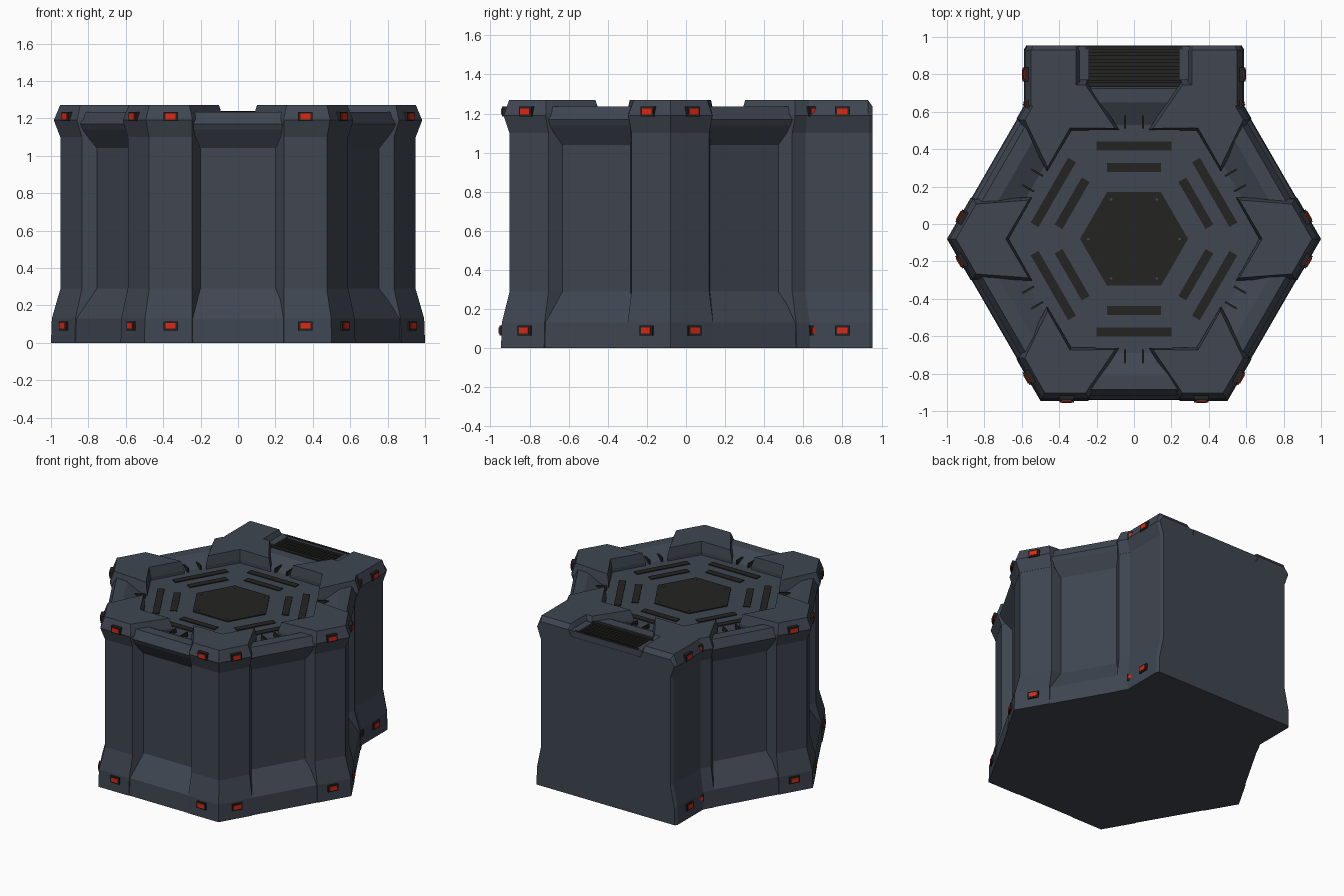
import bpy, bmesh, math
from mathutils import Matrix, Vector

if "Cube" in bpy.data.objects:
    bpy.data.objects.remove(bpy.data.objects["Cube"])

CY = -0.08                      # hexagon centre in y
C30, S30 = math.cos(math.pi / 6), 0.5


def mat(name, col):
    m = bpy.data.materials.new(name)
    m.diffuse_color = (*col, 1)
    m.use_nodes = True
    m.node_tree.nodes["Principled BSDF"].inputs["Base Color"].default_value = m.diffuse_color
    return m


SLATE = mat("slate_metal", (0.050, 0.061, 0.082))
DARK = mat("dark_vent", (0.017, 0.017, 0.016))
RED = mat("red_light", (0.75, 0.02, 0.006))


def loft(name, rings, material):
    """Solid skinned through rings of equal point count."""
    bm = bmesh.new()
    vs = [[bm.verts.new(p) for p in r] for r in rings]
    n = len(rings[0])
    for a, b in zip(vs, vs[1:]):
        for i in range(n):
            j = (i + 1) % n
            bm.faces.new((a[i], a[j], b[j], b[i]))
    bm.faces.new(vs[0][::-1])
    bm.faces.new(vs[-1])
    bmesh.ops.recalc_face_normals(bm, faces=bm.faces)
    me = bpy.data.meshes.new(name)
    bm.to_mesh(me)
    bm.free()
    me.materials.append(material)
    ob = bpy.data.objects.new(name, me)
    bpy.context.collection.objects.link(ob)
    return ob


def box(name, lo, hi, material, M=None):
    M = M or Matrix()
    ring = lambda z: [M @ Vector(p) for p in ((lo[0], lo[1], z), (hi[0], lo[1], z),
                                              (hi[0], hi[1], z), (lo[0], hi[1], z))]
    return loft(name, [ring(lo[2]), ring(hi[2])], material)


def spin(deg):
    """Frame whose +x points outward at the given angle from the hexagon centre."""
    return Matrix.Translation((0, CY, 0)) @ Matrix.Rotation(math.radians(deg), 4, 'Z')


def hexring(a, z):
    R = a / C30
    return [(R * math.cos(i * math.pi / 3), CY + R * math.sin(i * math.pi / 3), z) for i in range(6)]


def face_pt(a, t):
    """Wall coordinates (apothem, offset) to corner coordinates."""
    return (a * C30 + t * S30, a * S30 - t * C30)


def corner_ring(M, a, z, c, d, t=0.245):
    b = face_pt(a, t)
    pts = [(a / C30, 0), b, c, (d, 0), (c[0], -c[1]), (b[0], -b[1])]
    return [M @ Vector((x, y, z)) for x, y in pts]


# Core: recessed wall panels, overhanging rim and sunken deck
loft("core_body", [hexring(a, z) for a, z in (
    (0.862, 0), (0.857, 0.13), (0.755, 0.29), (0.755, 1.04), (0.822, 1.14),
    (0.836, 1.17), (0.805, 1.235), (0.73, 1.235), (0.61, 1.175))], SLATE)

# Corner pillars and raised chevron caps
for k in range(6):
    M = spin(60 * k)
    c = face_pt(0.745, 0.195)
    loft(f"corner_pillar_{k}", [corner_ring(M, a, z, c, 0.6) for a, z in (
        (0.866, 0), (0.862, 0.13), (0.822, 0.29), (0.822, 1.11))], SLATE)
    loft(f"corner_cap_{k}", [
        corner_ring(M, 0.823, 1.10, (0.545, 0.222), 0.67),
        corner_ring(M, 0.853, 1.19, (0.545, 0.222), 0.67),
        corner_ring(M, 0.849, 1.20, (0.545, 0.222), 0.67),
        corner_ring(M, 0.824, 1.27, (0.563, 0.208), 0.685, 0.26)], SLATE)


def light(name, M):
    """Red marker light in a dark housing; +x of M points out of the wall."""
    box(name + "_housing", (-0.04, -0.038, -0.025), (0.010, 0.038, 0.025), DARK, M)
    box(name + "_lens", (0, -0.027, -0.015), (0.014, 0.027, 0.015), RED, M)


# Marker lights on every wall except the back one
for k in range(6):
    ang = 30 + 60 * k
    if ang == 90:
        continue
    for t in (-0.36, 0.36):
        for a, z in ((0.864, 0.09), (0.851, 1.21)):
            light(f"marker_{k}", spin(ang) @ Matrix.Translation((a, t, z)))

# Deck vents and small slots
for k in range(6):
    M = spin(30 + 60 * k)
    for r, h in ((0.498, 0.2), (0.382, 0.145)):
        box(f"deck_vent_{k}", (r - 0.024, -h, 1.17), (r + 0.024, h, 1.181), DARK, M)
    for t in (-0.048, 0.048):
        box(f"deck_slot_{k}", (0.59, t - 0.005, 1.15), (0.665, t + 0.005, 1.207), DARK, M)
loft("centre_hatch", [hexring(0.25, 1.17), hexring(0.25, 1.182)], DARK)
for k in range(6):
    box(f"hatch_bolt_{k}", (0.238, -0.006, 1.175), (0.25, 0.006, 1.186), SLATE, spin(60 * k))

# Rear block, with the same side profile as the walls
PROFILE = ((0.587, 0), (0.584, 0.13), (0.55, 0.29), (0.55, 1.10), (0.582, 1.19))


def block_ring(y, d):
    right = [(w - d, z) for w, z in PROFILE]
    return [(x, y, z) for x, z in right] + [(-x, y, z) for x, z in reversed(right)]


loft("rear_block", [block_ring(0.60, 0), block_ring(0.935, 0), block_ring(0.955, 0.012)], SLATE)

# Rear horns continuing the back caps
for s in (-1, 1):
    prof = lambda y, d, top: [(s * x, y, z) for x, z in (
        (0.29, 1.10), (0.55 - d, 1.10), (0.582 - d, 1.19), (0.578 - d, 1.20),
        (0.55 - d, top), (0.31, top), (0.29, top - 0.04))]
    loft("rear_horn", [prof(0.63, 0, 1.27), prof(0.93, 0, 1.27), prof(0.955, 0.012, 1.235)], SLATE)
    box("rear_horn_step", (s * 0.27 - 0.03, 0.77, 1.15), (s * 0.27 + 0.03, 0.95, 1.235), SLATE)
    for x, z in ((0.585, 0.09), (0.576, 1.21)):
        M = Matrix.Translation((s * x, 0.80, z)) @ Matrix.Rotation(0 if s > 0 else math.pi, 4, 'Z')
        light("rear_marker", M)

# Rear intake grille behind its rim
box("rear_rim", (-0.27, 0.93, 1.15), (0.27, 0.953, 1.235), SLATE)
box("rear_grille", (-0.26, 0.70, 1.17), (0.26, 0.93, 1.20), DARK)
box("rear_rim_strip", (-0.26, 0.932, 1.2), (0.26, 0.948, 1.239), DARK)
for i in range(5):
    y = 0.75 + 0.038 * i
    box(f"grille_slat_{i}", (-0.255, y, 1.19), (0.255, y + 0.018, 1.225), DARK)
box("grille_cover", (-0.255, 0.735, 1.2), (0.255, 0.76, 1.237), DARK)
